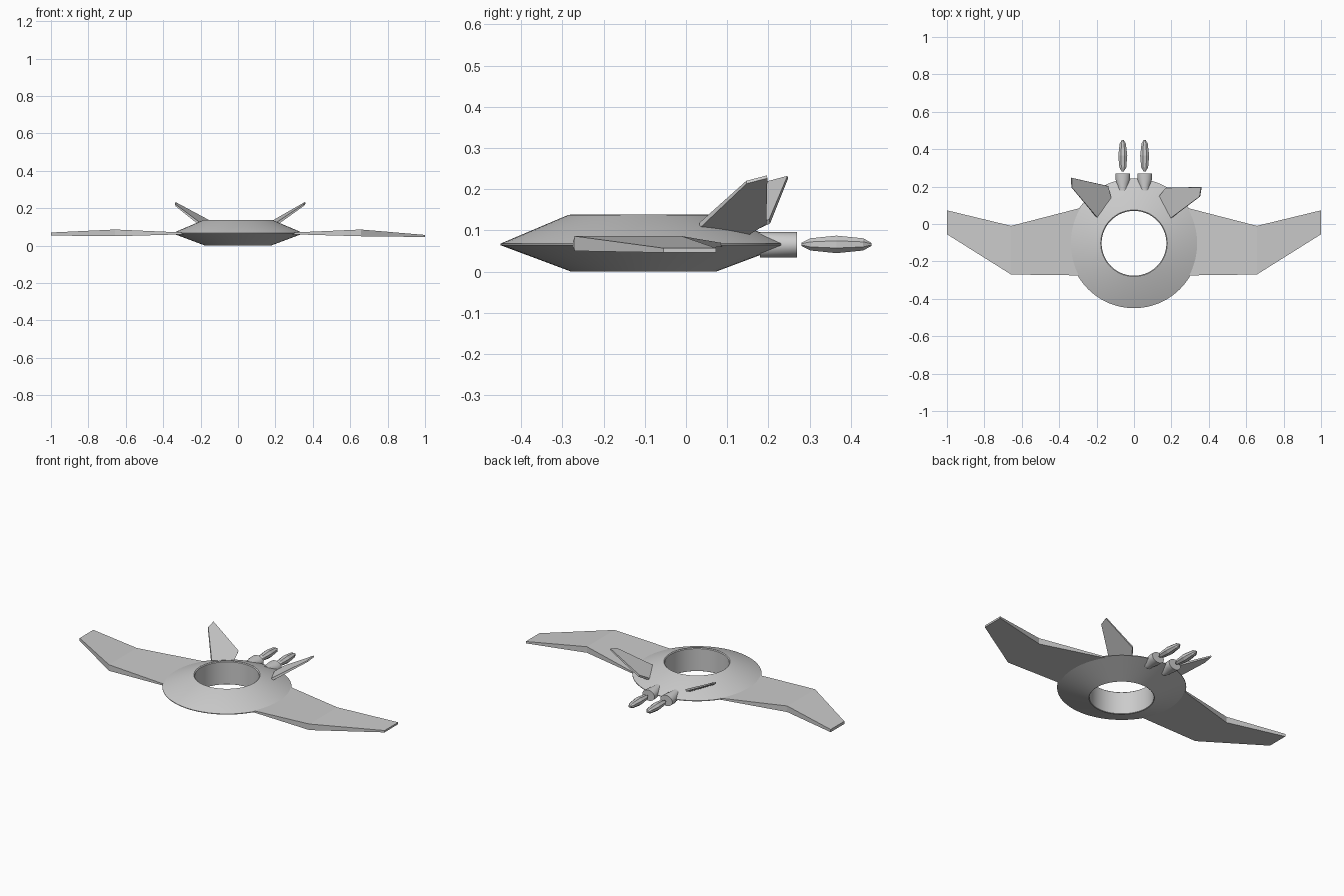
import bpy, math
from mathutils import Vector

if "Cube" in bpy.data.objects:
    bpy.data.objects.remove(bpy.data.objects["Cube"])

TAU = 2 * math.pi


def add_mesh(name, verts, faces, smooth=False):
    me = bpy.data.meshes.new(name)
    me.from_pydata([tuple(v) for v in verts], [], faces)
    ob = bpy.data.objects.new(name, me)
    bpy.context.collection.objects.link(ob)
    bpy.context.view_layer.objects.active = ob
    ob.select_set(True)
    bpy.ops.object.mode_set(mode='EDIT')
    bpy.ops.mesh.select_all(action='SELECT')
    bpy.ops.mesh.normals_make_consistent(inside=False)
    bpy.ops.object.mode_set(mode='OBJECT')
    if smooth:
        bpy.ops.object.shade_smooth_by_angle(angle=math.radians(25))
    ob.select_set(False)
    return ob


def loft(name, rings, closed=False, smooth=False):
    """Skin a list of equal-length vertex rings; closed joins last to first."""
    n, m = len(rings[0]), len(rings)
    verts = [v for r in rings for v in r]
    faces = []
    for i in range(m if closed else m - 1):
        a, b = i * n, (i + 1) % m * n
        faces += [(a + j, a + (j + 1) % n, b + (j + 1) % n, b + j) for j in range(n)]
    if not closed:
        faces += [tuple(range(n)), tuple(range((m - 1) * n, m * n))]
    return add_mesh(name, verts, faces, smooth)


def y_lathe(name, x, z, profile, sides, smooth):
    """Body along y; profile holds (y, x radius, z radius)."""
    rings = [[(x + rx * math.cos(TAU * (k + .5) / sides), y,
               z + rz * math.sin(TAU * (k + .5) / sides)) for k in range(sides)]
             for y, rx, rz in profile]
    return loft(name, rings, smooth=smooth)


# ring-shaped hull with a small raised lip around the hole
profile = [(.347, .064), (.347, .068), (.184, .137), (.178, .138), (.173, .134),
           (.173, .002), (.176, 0)]
loft("ring_hull", [[(r * math.cos(TAU * k / 80), -.103 + r * math.sin(TAU * k / 80), z)
                    for k in range(80)] for r, z in profile], closed=True, smooth=True)

# cranked wings: thin at the root, thickest at the crank
for side, s, tip in (("right", 1, (.046, .057)), ("left", -1, (.054, .07))):
    sections = [(.27, -.275, .09, .061, .069), (.657, -.27, -.01, .05, .086),
                (1.0, -.055, .073, *tip)]
    loft(side + "_wing", [[(s * x, y0, z0), (s * x, y1, z0), (s * x, y1, z1), (s * x, y0, z1)]
                          for x, y0, y1, z0, z1 in sections])

# canted tail fins: flat plates, thinner towards the tip
right_fin = [(.2, .033, .112), (.352, .147, .217), (.36, .197, .23), (.172, .194, .12), (.138, .15, .094)]
left_fin = [(-.2, .037, .112), (-.333, .195, .215), (-.335, .247, .229), (-.14, .203, .122), (-.125, .14, .094)]
for name, outline in (("right_tail_fin", right_fin), ("left_tail_fin", left_fin)):
    pts = [Vector(p) for p in outline]
    normal = (pts[2] - pts[0]).cross(pts[4] - pts[0]).normalized()
    half = [.007, .004, .004, .006, .007]
    loft(name, [[p + normal * h * d for p, h in zip(pts, half)] for d in (-1, 1)])

# twin engine nozzles and the faceted exhaust pods behind them
for side, x in (("left", -.06), ("right", .057)):
    y_lathe(side + "_nozzle", x, .065,
            [(.18, .027, .031), (.205, .029, .031), (.238, .039, .031), (.27, .04, .031)], 24, True)
    y_lathe(side + "_exhaust_pod", x, .066,
            [(.28, .005, .004), (.302, .02, .016), (.365, .026, .023),
             (.43, .018, .016), (.45, .005, .004)], 8, False)
